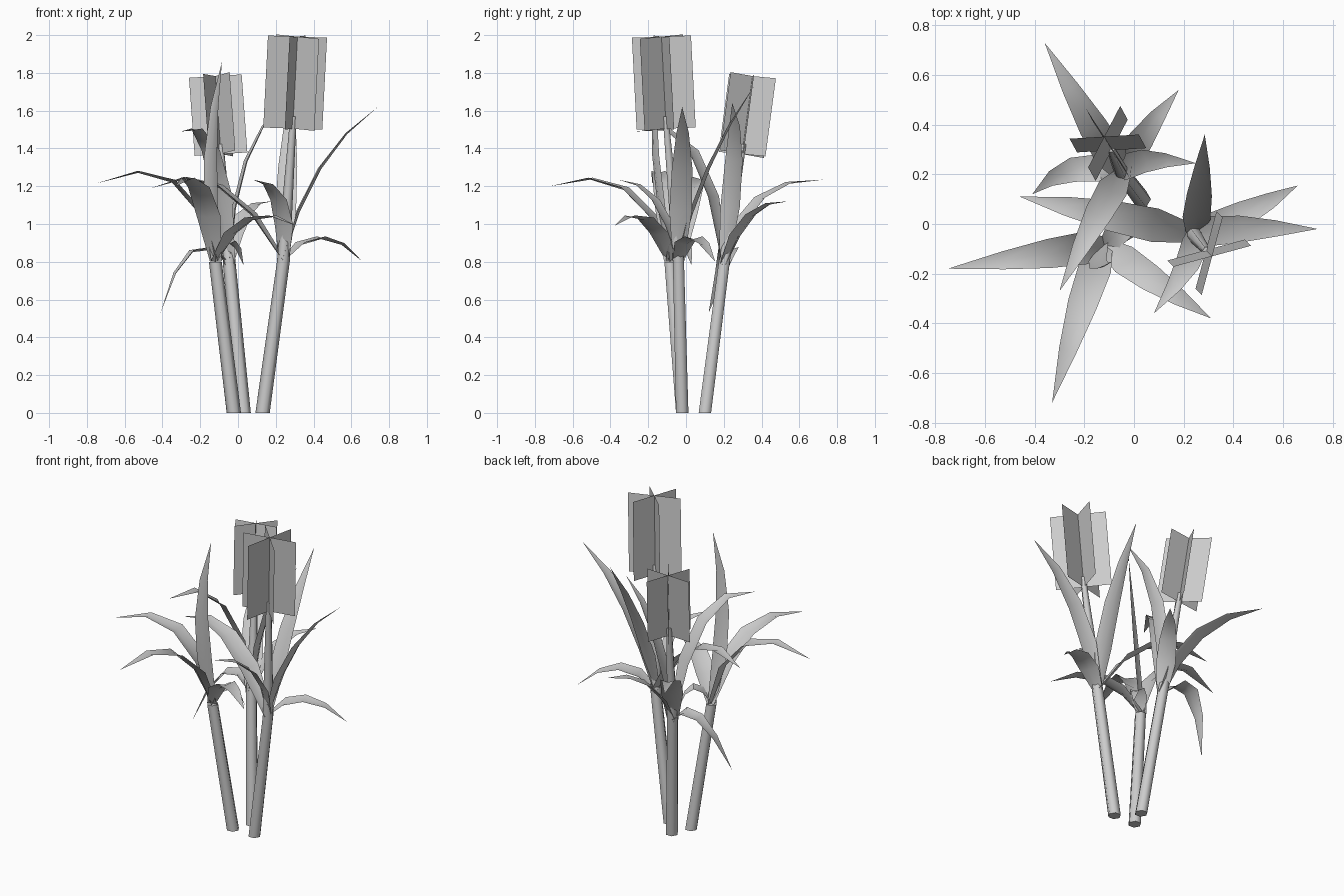
import bpy, bmesh
from math import cos, sin, pi, radians
from mathutils import Vector

cube = bpy.data.objects.get("Cube")
if cube:
    bpy.data.objects.remove(cube, do_unlink=True)

grey = bpy.data.materials.new("plain_grey")
grey.use_nodes = True
grey.diffuse_color = (0.6, 0.6, 0.6, 1)
grey.node_tree.nodes["Principled BSDF"].inputs["Base Color"].default_value = grey.diffuse_color


def finish(name, bm, angle):
    """Turn a bmesh into a named, shaded object."""
    mesh = bpy.data.meshes.new(name)
    bm.to_mesh(mesh)
    bm.free()
    mesh.materials.append(grey)
    obj = bpy.data.objects.new(name, mesh)
    bpy.context.collection.objects.link(obj)
    bpy.ops.object.select_all(action='DESELECT')
    obj.select_set(True)
    bpy.context.view_layer.objects.active = obj
    bpy.ops.object.shade_smooth_by_angle(angle=radians(angle))


def add_stem(name, path, radii):
    """Six-sided stalk through the path points."""
    bm = bmesh.new()
    rings = []
    for point, radius in zip(path, radii):
        corners = [k * pi / 3 for k in range(6)]
        rings.append([bm.verts.new(point + Vector((cos(a), sin(a), 0)) * radius) for a in corners])
    for low, high in zip(rings, rings[1:]):
        for k in range(6):
            bm.faces.new((low[k - 1], low[k], high[k], high[k - 1]))
    bm.faces.new(rings[0][::-1])
    bm.faces.new(rings[-1])
    finish(name, bm, 65)


def add_leaf(name, root, middle, tip):
    """Creased blade arching from the root through the middle to a pointed tip."""
    control = middle * 2 - (root + tip) / 2
    run = (tip - root) * Vector((1, 1, 0)).length / Vector((1, 1, 0)).length
    run.z = 0
    side = Vector((-run.y, run.x, 0)).normalized()
    full_width = 0.08 + 0.08 * run.length
    bm = bmesh.new()
    rows = []
    for i, share in enumerate((0.5, 1, 0.9, 0.55)):
        t = i / 4
        spine = root * (1 - t) ** 2 + control * 2 * t * (1 - t) + tip * t ** 2
        along = (control - root) * (1 - t) + (tip - control) * t
        lift = along.normalized().cross(side)
        if lift.z < 0:
            lift.negate()
        half = side * share * full_width / 2
        edge = spine + lift * share * full_width * 0.14
        rows.append([bm.verts.new(v) for v in (edge - half, spine, edge + half)])
    point = bm.verts.new(tip)
    for k in range(2):
        for low, high in zip(rows, rows[1:]):
            bm.faces.new((low[k], low[k + 1], high[k + 1], high[k]))
        bm.faces.new((rows[-1][k], rows[-1][k + 1], point))
    finish(name, bm, 50)


def add_flower(name, bottom, top, half_width, turn):
    """Three flat cards crossing on the stem axis."""
    axis = (top - bottom).normalized()
    bm = bmesh.new()
    for k in range(3):
        angle = radians(turn + 60 * k)
        flat = Vector((cos(angle), sin(angle), 0))
        half = (flat - axis * flat.dot(axis)).normalized() * half_width
        corners = (bottom - half, bottom + half, top + half, top - half)
        bm.faces.new([bm.verts.new(v) for v in corners])
    finish(name, bm, 30)


def add_leaves(plant, root, blades):
    """All leaves of one plant, each given by its middle and tip."""
    for i, (middle, tip) in enumerate(blades, 1):
        add_leaf(f"{plant}_leaf_{i}", root, Vector(middle), Vector(tip))


def add_flowering_stem(plant, foot, crown, bottom, top, half_width, turn):
    """Stalk that thins above the crown and carries a flower head."""
    neck = bottom.lerp(top, 0.13)
    path = (foot, crown, crown.lerp(neck, 0.5), neck)
    add_stem(f"{plant}_stem", path, (0.038, 0.034, 0.026, 0.017))
    add_flower(f"{plant}_flower", bottom, top, half_width, turn)


# Tall plant with a flower
crown = Vector((.24, -.04, .8))
add_flowering_stem("tall", Vector((.13, -.02, 0)), crown,
                   Vector((.29, -.105, 1.505)), Vector((.315, -.13, 1.992)), .162, -45)
add_leaves("tall", crown, [
    ((.44, -.02, 1.29), (.74, -.02, 1.62)),
    ((.44, .04, .92), (.66, .155, .8)),
    ((.265, .13, 1.3), (.285, .36, 1.73)),
    ((-.1, .035, 1.19), (-.46, .11, 1.19)),
    ((.21, -.17, 1.12), (.08, -.36, 1.235)),
])

# Back plant with a smaller flower
crown = Vector((-.045, .2, .78))
add_flowering_stem("back", Vector((.03, .1, 0)), crown,
                   Vector((-.09, .297, 1.37)), Vector((-.12, .352, 1.783)), .14, -57)
add_leaves("back", crown, [
    ((-.17, .4, 1.13), (-.36, .73, 1.235)),
    ((.035, .35, 1.04), (.18, .54, 1.12)),
    ((.05, .255, 1.33), (.25, .245, 1.64)),
    ((-.24, .22, .85), (-.41, .12, .53)),
    ((-.15, .03, 1.38), (-.3, -.27, 1.49)),
])

# Front plant with leaves only
crown = Vector((-.12, -.085, .8))
add_stem("front_stem", (Vector((-.022, -.02, 0)), crown), (.038, .034))
add_leaves("front", crown, [
    ((-.35, -.12, 1.22), (-.75, -.18, 1.215)),
    ((-.21, -.33, 1.18), (-.33, -.72, 1.2)),
    ((.07, -.22, 1.02), (.31, -.38, .99)),
    ((-.04, -.02, .9), (.03, .03, .78)),
    ((-.14, -.17, 1.36), (-.085, -.15, 1.86)),
])
